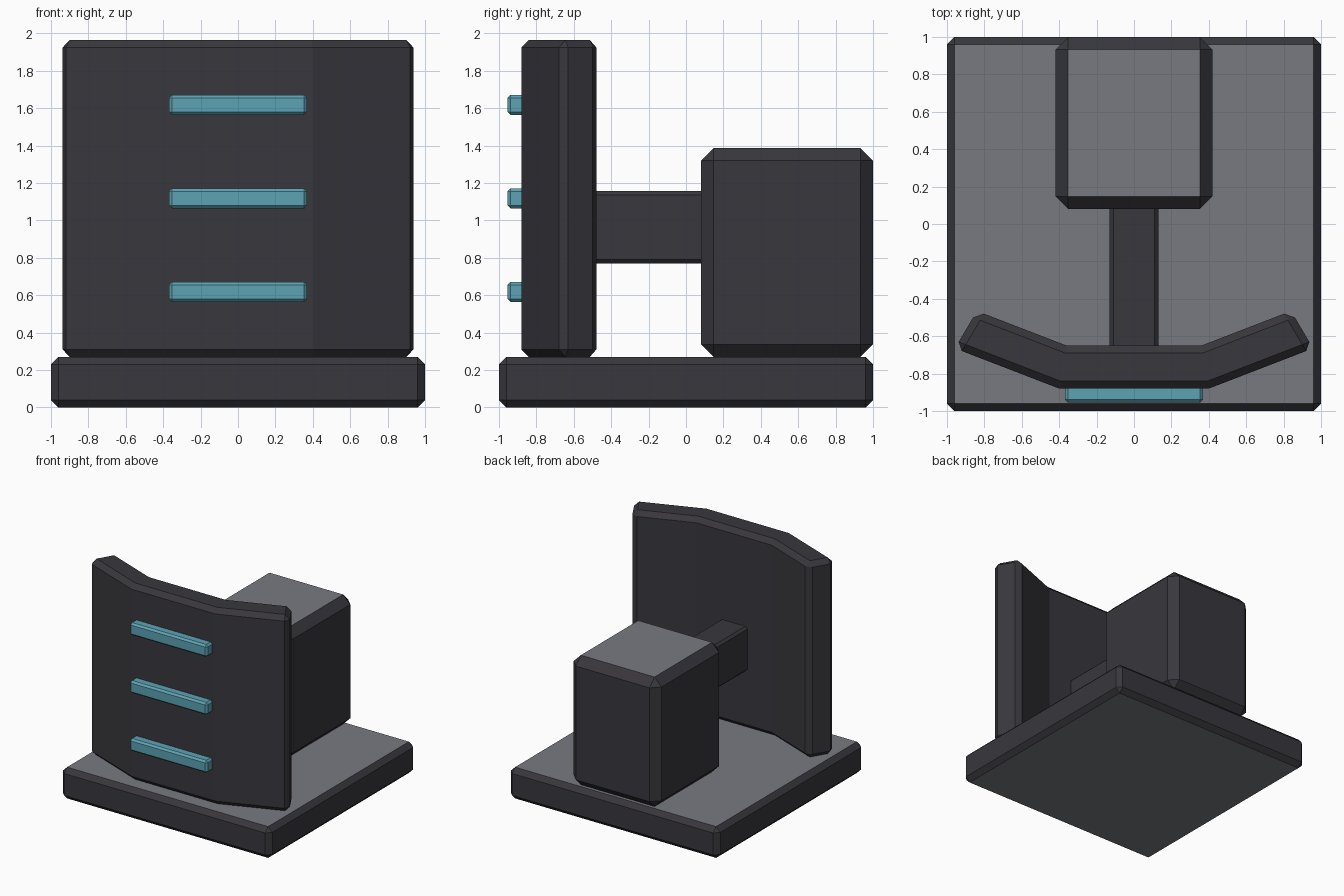
import bpy, bmesh, math

if "Cube" in bpy.data.objects:
    bpy.data.objects.remove(bpy.data.objects["Cube"])


def material(name, rgb):
    m = bpy.data.materials.new(name)
    m.diffuse_color = (*rgb, 1)
    m.use_nodes = True
    m.node_tree.nodes["Principled BSDF"].inputs["Base Color"].default_value = m.diffuse_color
    return m


DARK = material("charcoal", (0.040, 0.038, 0.046))
GREY = material("mid grey", (0.188, 0.195, 0.216))
TEAL = material("teal", (0.110, 0.366, 0.456))


def prism(name, outline, z0, z1, bevel, mats):
    """Extrude an xy outline, chamfer its sharp edges; a second material goes on flat ends."""
    bm = bmesh.new()
    face = bm.faces.new([bm.verts.new((x, y, z0)) for x, y in outline])
    top = bmesh.ops.extrude_face_region(bm, geom=[face])["geom"]
    verts = [v for v in top if isinstance(v, bmesh.types.BMVert)]
    bmesh.ops.translate(bm, vec=(0, 0, z1 - z0), verts=verts)
    bmesh.ops.recalc_face_normals(bm, faces=bm.faces[:])
    sharp = [e for e in bm.edges if e.calc_face_angle(0) > math.radians(30)]
    bmesh.ops.bevel(bm, geom=sharp, offset=bevel, segments=1,
                    affect='EDGES', profile=0.5)
    bm.normal_update()
    if len(mats) > 1:
        for f in bm.faces:
            f.material_index = 1 if abs(f.normal.z) > 0.95 else 0
    me = bpy.data.meshes.new(name)
    bm.to_mesh(me)
    bm.free()
    for m in mats:
        me.materials.append(m)
    ob = bpy.data.objects.new(name, me)
    bpy.context.collection.objects.link(ob)
    return ob


def box(name, hx, y0, y1, z0, z1, bevel, mats):
    outline = [(-hx, y0), (hx, y0), (hx, y1), (-hx, y1)]
    return prism(name, outline, z0, z1, bevel, mats)


# Base slab and rear block, with grey flat tops and undersides
box("base", 1.0, -1.0, 1.0, 0.0, 0.27, 0.04, [DARK, GREY])
box("rear_block", 0.42, 0.08, 1.0, 0.27, 1.388, 0.068, [DARK, GREY])

# Arm joining block and panel
box("arm", 0.13, -0.72, 0.14, 0.77, 1.157, 0.02, [DARK])

# Bent front panel: half outline, mirrored
half = [(0.40, -0.88), (0.958, -0.665), (0.84, -0.465), (0.36, -0.65)]
outline = half + [(-x, y) for x, y in reversed(half)]
prism("front_panel", outline, 0.27, 1.965, 0.04, [DARK])

# Three light bars on the panel
for i in range(3):
    z = 0.62 + 0.5 * i
    box(f"light_bar_{i + 1}", 0.37, -0.955, -0.85, z - 0.055, z + 0.052, 0.016, [TEAL])
